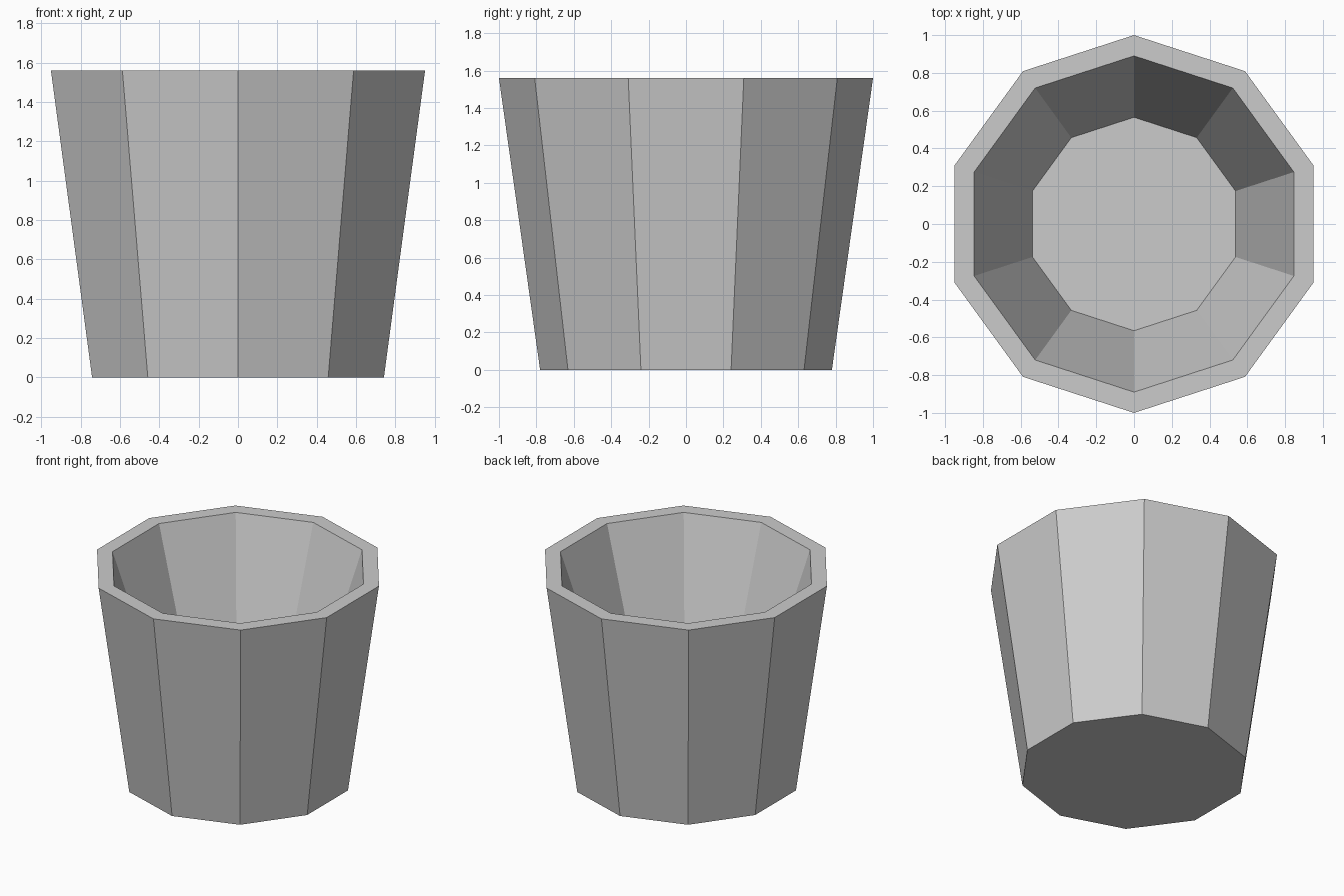
import bpy
import bmesh
from math import cos, sin, tau

SIDES = 10

cube = bpy.data.objects.get("Cube")
if cube:
    bpy.data.objects.remove(cube, do_unlink=True)

# Plain grey
grey = bpy.data.materials.new("light grey")
grey.use_nodes = True
colour = (0.6, 0.6, 0.6, 1)
grey.diffuse_color = colour
grey.node_tree.nodes["Principled BSDF"].inputs["Base Color"].default_value = colour


def ring(bm, radius, z):
    """Ten-sided ring with a corner facing front and back."""
    return [bm.verts.new((radius * sin(tau * i / SIDES), -radius * cos(tau * i / SIDES), z))
            for i in range(SIDES)]


# Pot: outer base, outer rim, inner rim, inner floor
profile = [(0.78, 0), (1.0, 1.56), (0.89, 1.56), (0.565, 0.58)]
bm = bmesh.new()
rings = [ring(bm, r, z) for r, z in profile]
for low, high in zip(rings, rings[1:]):
    for i in range(SIDES):
        j = (i + 1) % SIDES
        bm.faces.new((low[i], low[j], high[j], high[i]))

# Underside and inner floor
bm.faces.new(rings[0][::-1])
bm.faces.new(rings[-1])
bmesh.ops.recalc_face_normals(bm, faces=bm.faces)

mesh = bpy.data.meshes.new("pot")
bm.to_mesh(mesh)
bm.free()
mesh.materials.append(grey)
pot = bpy.data.objects.new("pot", mesh)
bpy.context.collection.objects.link(pot)
